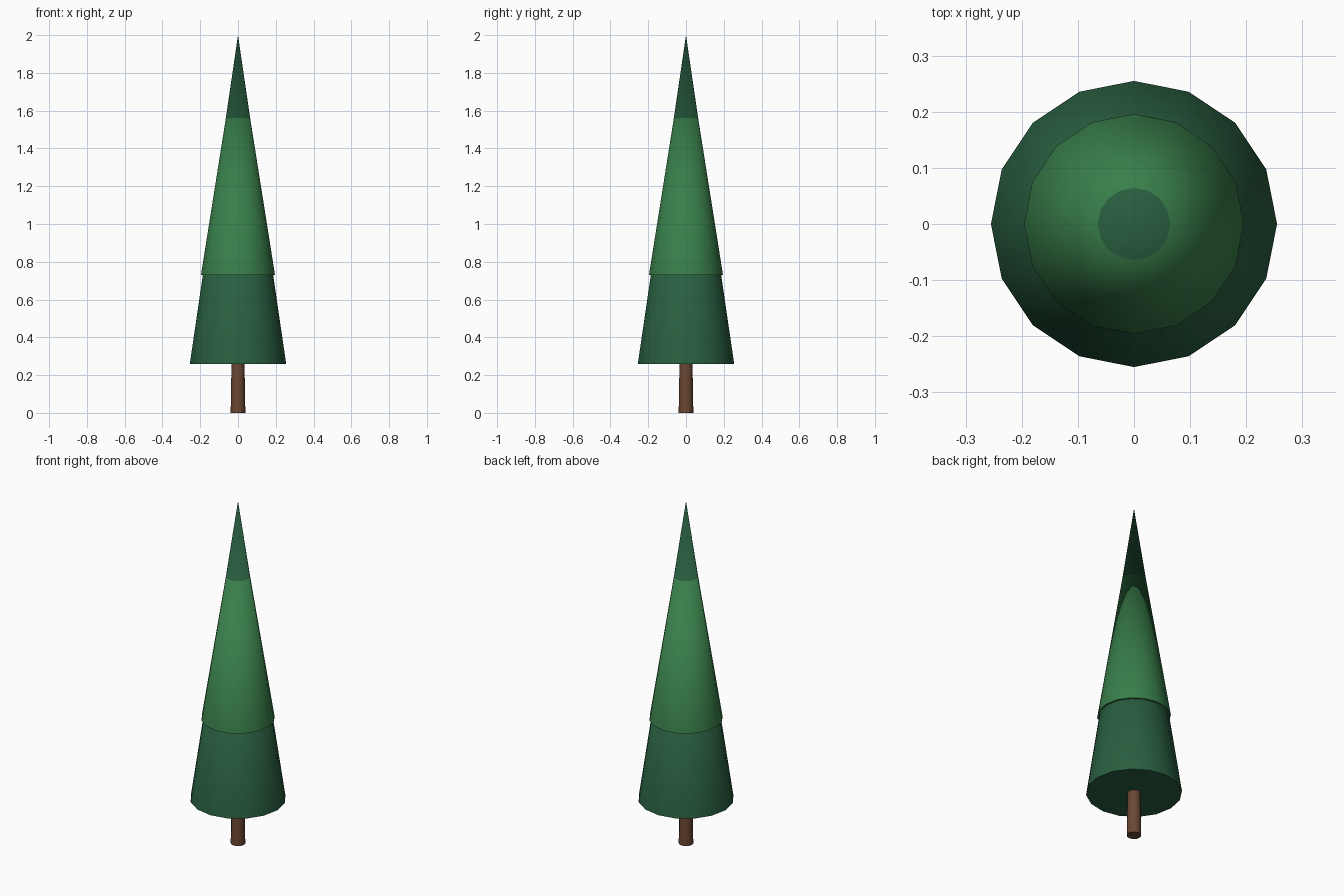
import bpy
import math

if "Cube" in bpy.data.objects:
    bpy.data.objects.remove(bpy.data.objects["Cube"])


def material(name, rgb):
    mat = bpy.data.materials.new(name)
    mat.diffuse_color = (*rgb, 1.0)
    mat.use_nodes = True
    mat.node_tree.nodes["Principled BSDF"].inputs["Base Color"].default_value = mat.diffuse_color
    return mat


def cone(name, z0, z1, r0, r1, sides, mat):
    """Upright capped cone or frustum from z0 to z1, smooth sides, sharp rims."""
    bpy.ops.mesh.primitive_cone_add(vertices=sides, radius1=r0, radius2=r1,
                                    depth=z1 - z0, location=(0, 0, (z0 + z1) / 2))
    obj = bpy.context.object
    obj.name = name
    obj.data.materials.append(mat)
    bpy.ops.object.shade_smooth_by_angle(angle=math.radians(30))
    return obj


bark = material("bark", (0.147, 0.064, 0.033))
dark_green = material("dark_green", (0.022, 0.113, 0.051))
light_green = material("light_green", (0.040, 0.210, 0.068))

# Slightly tapered trunk, running up into the foliage
cone("trunk", 0.0, 0.45, 0.039, 0.031, 12, bark)

# Tall dark cone: visible as the skirt and as the tip
cone("outer_foliage", 0.26, 2.0, 0.255, 0.0, 16, dark_green)

# Lighter, steeper cone that overlaps the middle and sinks in below the tip
cone("middle_foliage", 0.73, 1.967, 0.196, 0.0, 16, light_green)
